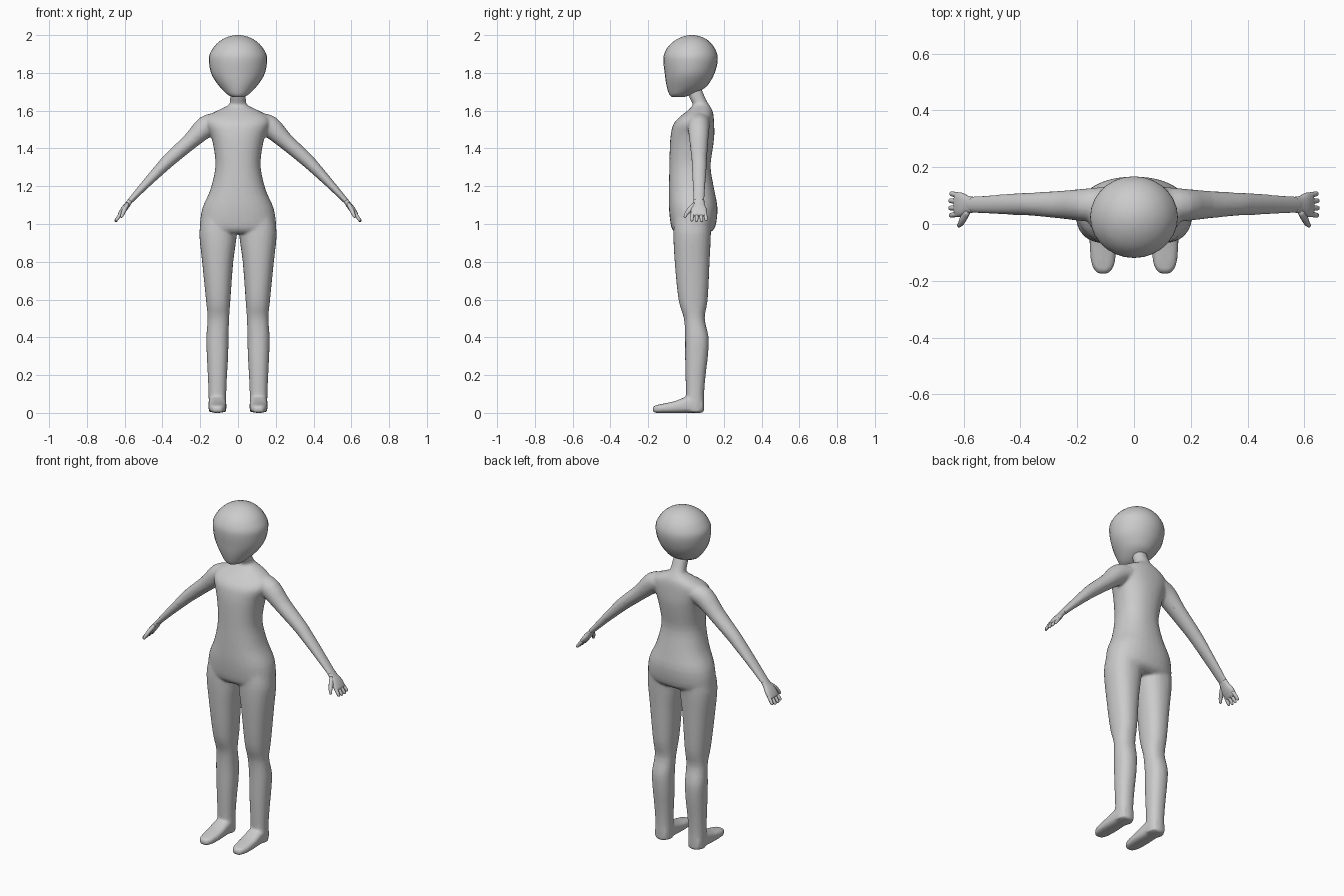
import bpy, bmesh, math
from mathutils import Vector

if "Cube" in bpy.data.objects:
    bpy.data.objects.remove(bpy.data.objects["Cube"])


def catmull(rows, steps):
    """Smoothly interpolate rows of numbers."""
    out = []
    for i in range(len(rows) - 1):
        p0, p1 = rows[max(i - 1, 0)], rows[i]
        p2, p3 = rows[i + 1], rows[min(i + 2, len(rows) - 1)]
        for k in range(steps):
            t = k / steps
            out.append([0.5 * (2 * b + (c - a) * t + (2 * a - 5 * b + 4 * c - d) * t * t
                               + (3 * b - a - 3 * c + d) * t ** 3)
                        for a, b, c, d in zip(p0, p1, p2, p3)])
    out.append(list(rows[-1]))
    return out


def loft(bm, rings, n=20, power=2.0):
    """Skin rings given as (centre, half axis a, half axis b) and cap both ends."""
    loops = []
    for c, a, b in rings:
        loop = []
        for i in range(n):
            w = 2 * math.pi * i / n
            u, v = math.cos(w), math.sin(w)
            u = math.copysign(abs(u) ** (2 / power), u)
            v = math.copysign(abs(v) ** (2 / power), v)
            loop.append(bm.verts.new(Vector(c) + Vector(a) * u + Vector(b) * v))
        loops.append(loop)
    for p, q in zip(loops, loops[1:]):
        for i in range(n):
            j = (i + 1) % n
            bm.faces.new((p[i], p[j], q[j], q[i]))
    bm.faces.new(loops[0])
    bm.faces.new(loops[-1])


def level_rings(rows, steps=3, s=1):
    """Horizontal rings from rows of z, x0, x1, y0, y1."""
    return [(((x0 + x1) / 2 * s, (y0 + y1) / 2, z), ((x1 - x0) / 2, 0, 0), (0, (y1 - y0) / 2, 0))
            for z, x0, x1, y0, y1 in catmull(rows, steps)]


def limb_rings(rows, steps=3, s=1):
    """Rings square to a path, from rows of x, y, z, thickness, depth."""
    rows = catmull(rows, steps)
    rings = []
    for i, (x, y, z, t, d) in enumerate(rows):
        p, q = rows[max(i - 1, 0)], rows[min(i + 1, len(rows) - 1)]
        along = Vector((q[0] - p[0], q[1] - p[1], q[2] - p[2])).normalized()
        side = Vector((-along.z, 0, along.x)).normalized()
        depth = along.cross(side).normalized()
        flip = lambda v: Vector((v.x * s, v.y, v.z))
        rings.append((flip(Vector((x, y, z))), flip(side * t), flip(depth * d)))
    return rings


def finish(bm, name):
    bmesh.ops.recalc_face_normals(bm, faces=bm.faces[:])
    for f in bm.faces:
        f.smooth = True
    me = bpy.data.meshes.new(name)
    bm.to_mesh(me)
    bm.free()
    ob = bpy.data.objects.new(name, me)
    bpy.context.collection.objects.link(ob)
    return ob


# Head
head = [(1.672, .028, -.074, -.012), (1.685, .055, -.088, .03), (1.72, .091, -.1, .1),
        (1.76, .122, -.108, .132), (1.80, .143, -.113, .152), (1.85, .153, -.119, .166),
        (1.89, .153, -.118, .167), (1.925, .136, -.104, .155), (1.955, .112, -.08, .134),
        (1.98, .078, -.045, .105), (1.995, .04, -.008, .068), (2.0, .008, .022, .038)]
bm = bmesh.new()
loft(bm, level_rings([(z, -w, w, a, b) for z, w, a, b in head]), 28)
finish(bm, "head")

# Torso and neck
torso = [(.95, .165, -.05, .115), (.98, .2, -.077, .153), (1.08, .19, -.09, .167),
         (1.18, .147, -.091, .15), (1.3, .12, -.088, .13), (1.4, .128, -.086, .142),
         (1.47, .145, -.081, .15), (1.53, .168, -.066, .149), (1.57, .16, -.03, .146),
         (1.60, .11, .008, .14), (1.63, .05, .036, .123), (1.66, .042, .022, .105),
         (1.72, .04, 0, .08)]
bm = bmesh.new()
loft(bm, level_rings([(z, -w, w, a, b) for z, w, a, b in torso]), 32, 2.25)

# Legs, feet and arms on both sides
leg = [(1.04, .02, .19, -.06, .13), (.95, .006, .205, -.067, .132), (.8, .025, .19, -.06, .125),
       (.6, .04, .17, -.04, .115), (.5, .047, .161, -.011, .099), (.4, .05, .168, -.005, .12),
       (.3, .052, .165, -.005, .116), (.2, .058, .16, -.003, .104), (.1, .062, .156, 0, .096),
       (.005, .062, .155, 0, .096)]
foot = [(.09, .035, .08), (.05, .046, .09), (0, .047, .085), (-.06, .048, .062),
        (-.13, .043, .047), (-.16, .032, .041), (-.175, .018, .032)]
arm = [(.11, .07, 1.54, .05, .06), (.17, .067, 1.515, .058, .058), (.25, .068, 1.44, .044, .05),
       (.36, .07, 1.343, .037, .041), (.41, .07, 1.293, .032, .039), (.482, .069, 1.218, .024, .035),
       (.58, .068, 1.112, .014, .029), (.59, .068, 1.1, .012, .028)]
for s in (1, -1):
    loft(bm, level_rings(leg, s=s), 24, 2.25)
    loft(bm, [((.109 * s, y, h / 2), (w, 0, 0), (0, 0, h / 2))
              for y, w, h in catmull(foot, 3)], 24, 3)
    loft(bm, limb_rings(arm, s=s), 20)
body = finish(bm, "body")

# Fuse the body parts into one smooth skin
mod = body.modifiers.new("fuse", 'REMESH')
mod.mode = 'VOXEL'
mod.voxel_size = .008
mod.use_smooth_shade = True
mod = body.modifiers.new("soften", 'SMOOTH')
mod.factor = .5
mod.iterations = 5
mod = body.modifiers.new("lighten", 'DECIMATE')
mod.ratio = .3

# Hands: palm, four fingers and thumb
bm = bmesh.new()
loft(bm, limb_rings([(.57, .068, 1.123, .013, .029), (.585, .068, 1.103, .015, .031),
                     (.605, .068, 1.077, .016, .042), (.625, .068, 1.05, .012, .043),
                     (.63, .068, 1.043, .007, .038)]), 16, 2.4)
for y0, y1, reach in ((.1, .108, .9), (.079, .083, 1), (.057, .056, 1), (.036, .03, .93)):
    path = [(.615 + .036 * reach * t, y0 + (y1 - y0) * t, 1.062 - .05 * reach * t, r, r)
            for t, r in ((0, .0105), (.5, .0095), (.9, .008), (1, .003))]
    loft(bm, limb_rings(path, 2), 10)
loft(bm, limb_rings([(.585, .05, 1.105, .011, .014), (.6, .022, 1.078, .012, .014),
                     (.61, .002, 1.055, .01, .01), (.617, -.006, 1.038, .007, .007),
                     (.619, -.008, 1.034, .003, .003)], 2), 10)
hands = finish(bm, "hands")
hands.modifiers.new("mirror", 'MIRROR').use_axis[0] = True
